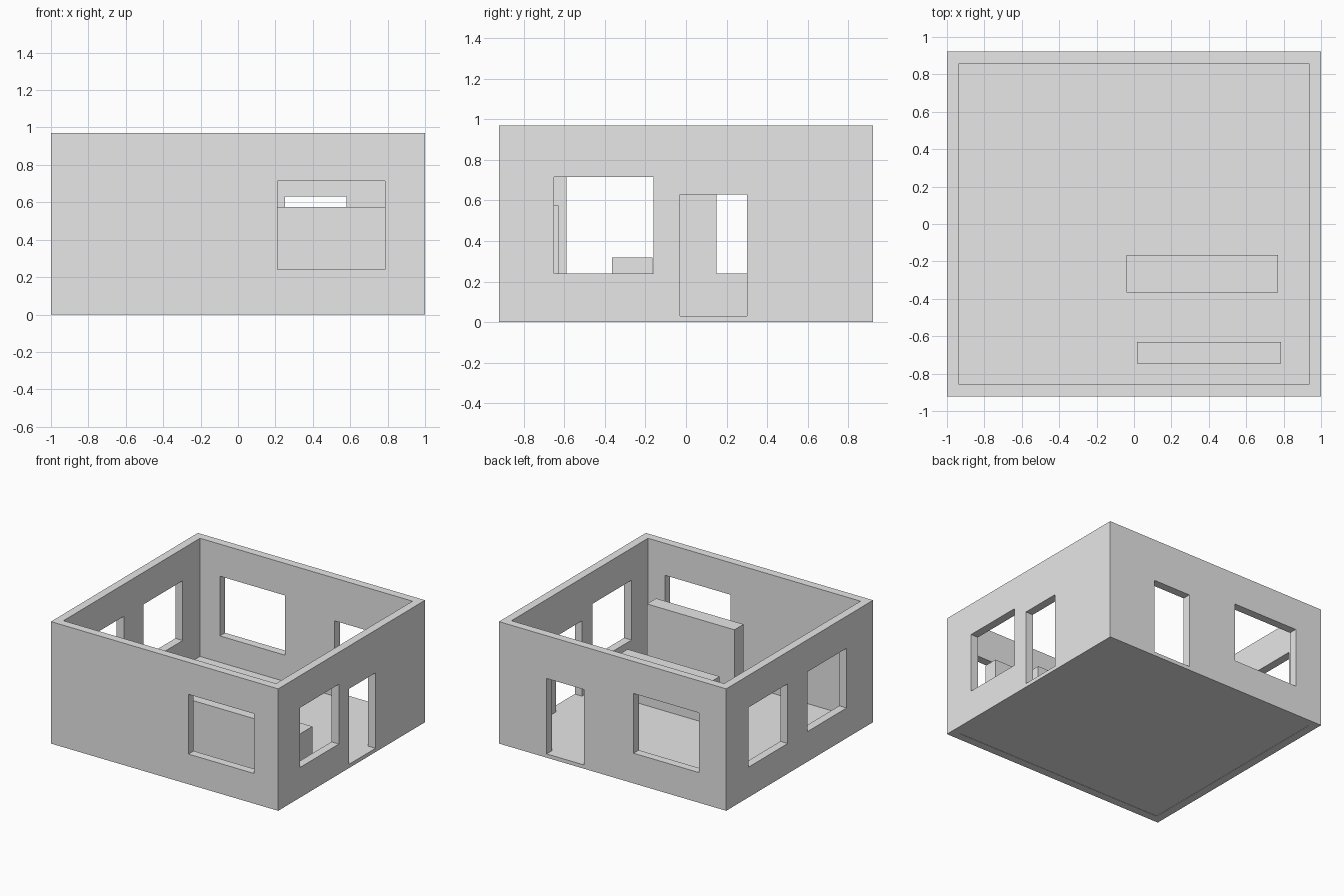
import bpy
import bmesh
from mathutils import Matrix

cube = bpy.data.objects.get("Cube")
if cube:
    bpy.data.objects.remove(cube, do_unlink=True)

# Single plain grey
plaster = bpy.data.materials.new("plaster_grey")
plaster.use_nodes = True
GREY = (0.8, 0.8, 0.8, 1)
plaster.diffuse_color = GREY
plaster.node_tree.nodes["Principled BSDF"].inputs["Base Color"].default_value = GREY


def box(name, xs, ys, zs):
    """Axis-aligned box from (low, high) ranges."""
    bm = bmesh.new()
    bmesh.ops.create_cube(bm, size=1)
    size = [hi - lo for lo, hi in (xs, ys, zs)]
    mid = [(hi + lo) / 2 for lo, hi in (xs, ys, zs)]
    bm.transform(Matrix.Translation(mid) @ Matrix.Diagonal((*size, 1)))
    mesh = bpy.data.meshes.new(name)
    bm.to_mesh(mesh)
    bm.free()
    mesh.materials.append(plaster)
    obj = bpy.data.objects.new(name, mesh)
    bpy.context.collection.objects.link(obj)
    return obj


def cut(target, cutter):
    """Subtract the cutter from the target, then discard the cutter."""
    cutter.hide_render = True
    mod = target.modifiers.new("opening", 'BOOLEAN')
    mod.operation = 'DIFFERENCE'
    mod.solver = 'EXACT'
    mod.object = cutter
    bpy.context.view_layer.objects.active = target
    bpy.ops.object.modifier_apply(modifier=mod.name)
    bpy.data.objects.remove(cutter, do_unlink=True)


HX, HY, HEIGHT, WALL, FLOOR = 1.0, 0.923, 0.97, 0.065, 0.03
WINDOW = (0.24, 0.715)
DOOR = (FLOOR, 0.63)

# Open-topped wall ring
walls = box("walls", (-HX, HX), (-HY, HY), (0, HEIGHT))
inner_x, inner_y = (WALL - HX, HX - WALL), (WALL - HY, HY - WALL)
cut(walls, box("room_cutter", inner_x, inner_y, (-0.5, 1.5)))

# Openings: wall side, range along the wall, height range
openings = [
    ("front", (0.21, 0.785), WINDOW),
    ("back", (-0.76, -0.185), WINDOW),
    ("back", (0.25, 0.58), DOOR),
    ("left", (-0.65, -0.16), WINDOW),
    ("left", (-0.03, 0.3), DOOR),
    ("right", (-0.59, -0.1), WINDOW),
    ("right", (0.15, 0.64), WINDOW),
]
for side, span, heights in openings:
    sign = 1 if side in ("back", "left") else -1
    half = HY if side in ("front", "back") else HX
    depth = sorted((sign * (half - 0.1), sign * (half + 0.1)))
    xs, ys = (span, depth) if side in ("front", "back") else (depth, span)
    cut(walls, box("opening_cutter", xs, ys, heights))

# Floor slab and the two interior blocks
box("floor", inner_x, inner_y, (0.002, FLOOR))
box("low_bench", (-0.04, 0.77), (-0.365, -0.165), (FLOOR, 0.32))
box("tall_counter", (0.015, 0.785), (-0.745, -0.63), (FLOOR, 0.575))
